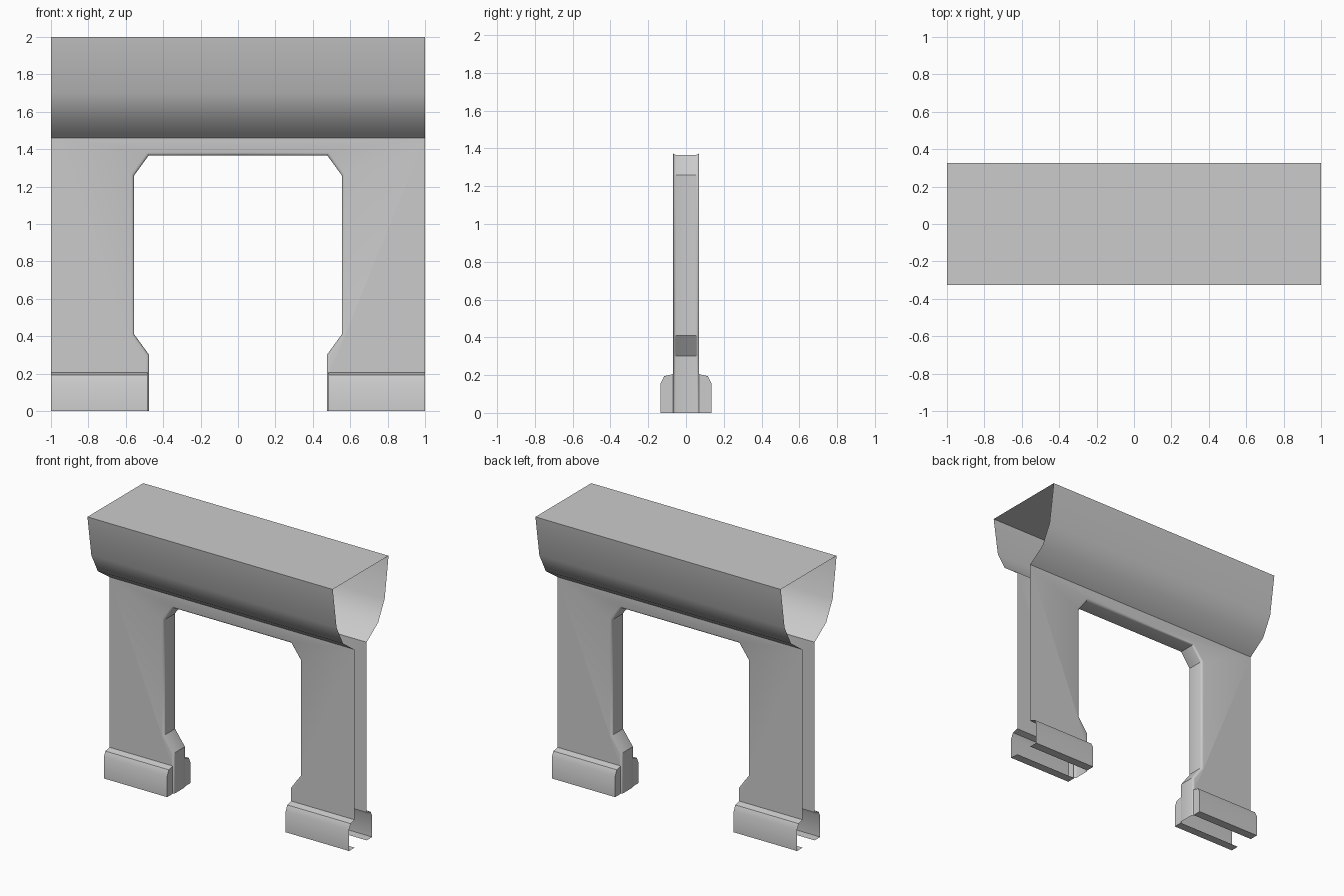
import bpy, bmesh, math
from mathutils import Vector

if "Cube" in bpy.data.objects:
    bpy.data.objects.remove(bpy.data.objects["Cube"])

WALL_Y = 0.07      # half thickness of the wall
TRIM_TOP = 0.205
CORNICE_Z = 1.46


def loft(bm, rows):
    """Quads between consecutive rows of points."""
    grid = [[bm.verts.new(p) for p in row] for row in rows]
    for a, b in zip(grid, grid[1:]):
        for j in range(len(a) - 1):
            bm.faces.new((a[j], b[j], b[j + 1], a[j + 1]))
    return grid


def finish(name, bm, angle):
    """Front right quarter -> object mirrored across x and y."""
    bmesh.ops.remove_doubles(bm, verts=bm.verts, dist=1e-5)
    mesh = bpy.data.meshes.new(name)
    bm.to_mesh(mesh)
    bm.free()
    ob = bpy.data.objects.new(name, mesh)
    bpy.context.collection.objects.link(ob)
    bpy.ops.object.select_all(action='DESELECT')
    ob.select_set(True)
    bpy.context.view_layer.objects.active = ob
    mod = ob.modifiers.new("mirror", 'MIRROR')
    mod.use_axis = (True, True, False)
    mod.merge_threshold = 1e-4
    bpy.ops.object.modifier_apply(modifier=mod.name)
    bpy.ops.object.shade_smooth_by_angle(angle=math.radians(angle))
    return ob


def offset_path(path, d):
    """Mitred offset of a path in x/z, away from the doorway."""
    pts = [Vector(p) for p in path]
    dirs = [(b - a).normalized() for a, b in zip(pts, pts[1:])]
    norms = [Vector((t.y, -t.x)) for t in dirs]
    out = []
    for i, p in enumerate(pts):
        n0, n1 = norms[max(i - 1, 0)], norms[min(i, len(norms) - 1)]
        m = (n0 + n1).normalized()
        out.append(p + m * (d / m.dot(n0)))
    return out


# Wall with doorway: rounded jamb, then flat panel
opening = [(0.475, 0), (0.475, 0.30), (0.555, 0.41),
           (0.555, 1.26), (0.478, 1.366), (0, 1.366)]
R = 0.016
section = []                       # (y, offset) across the jamb
for k in range(4):
    a = math.radians(30 * k)
    section.append((-WALL_Y + R * (1 - math.cos(a)), R * (1 - math.sin(a))))
section.append((0, 0))
bm = bmesh.new()
columns = [[(p.x, y, p.y) for p in offset_path(opening, off)] for y, off in section]
loft(bm, list(zip(*columns)))
edge = columns[0]
outline = [(0, -WALL_Y, CORNICE_Z)] + edge[:0:-1]
outline += [(edge[0][0], -WALL_Y, TRIM_TOP), (1, -WALL_Y, TRIM_TOP), (1, -WALL_Y, CORNICE_Z)]
bm.faces.new([bm.verts.new(p) for p in outline])
finish("doorway_wall", bm, 32)

# Flared cornice with flat top, open at both ends
profile = [(-WALL_Y, CORNICE_Z), (-0.205, 1.555), (-0.28, 1.70), (-0.325, 2), (0, 2)]
bm = bmesh.new()
loft(bm, [[(x, y, z) for y, z in profile] for x in (0, 1)])
finish("cornice", bm, 40)

# Base trim, capped beside the doorway
profile = [(-WALL_Y, 0), (-0.135, 0), (-0.135, 0.155), (-0.116, 0.194), (-WALL_Y, TRIM_TOP)]
bm = bmesh.new()
rows = loft(bm, [[(x, y, z) for y, z in profile] for x in (0.483, 1)])
bm.faces.new(rows[0])
finish("base_trim", bm, 40)
